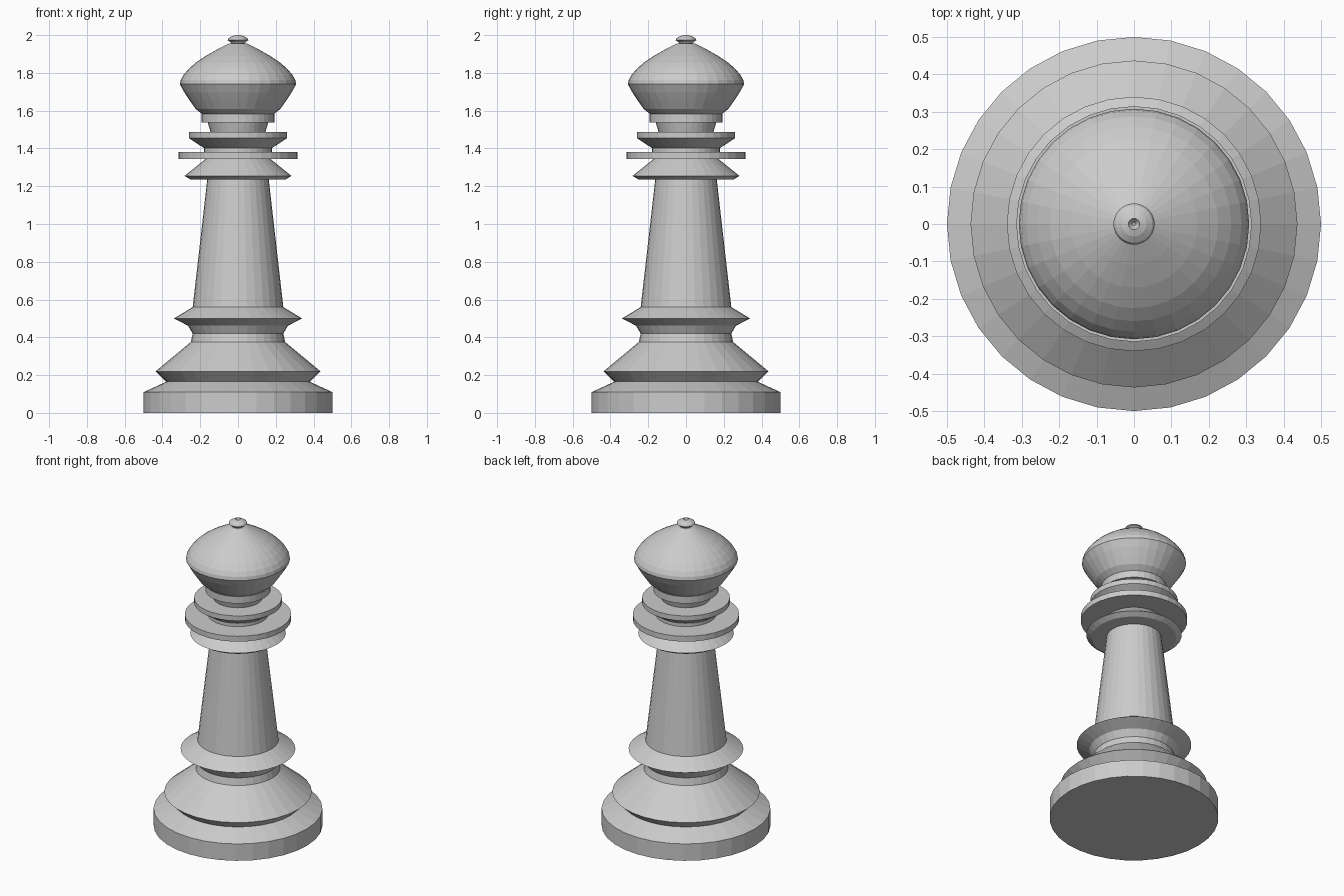
import bpy
import bmesh
from math import cos, sin, tau

SIDES = 32

cube = bpy.data.objects.get("Cube")
if cube:
    bpy.data.objects.remove(cube, do_unlink=True)

grey = bpy.data.materials.new("plain grey")
grey.use_nodes = True
colour = (0.6, 0.6, 0.6, 1)
grey.diffuse_color = colour
grey.node_tree.nodes["Principled BSDF"].inputs["Base Color"].default_value = colour


def lathe(name, profile):
    """Turn a bottom-to-top list of (radius, height) into a closed solid."""
    bm = bmesh.new()
    rings = []
    for r, z in profile:
        rings.append([bm.verts.new((r * cos(tau * i / SIDES), r * sin(tau * i / SIDES), z))
                      for i in range(SIDES)])
    for low, high in zip(rings, rings[1:]):
        for i in range(SIDES):
            j = (i + 1) % SIDES
            bm.faces.new((low[i], low[j], high[j], high[i]))
    bm.faces.new(rings[0][::-1])
    bm.faces.new(rings[-1])
    mesh = bpy.data.meshes.new(name)
    bm.to_mesh(mesh)
    bm.free()
    mesh.materials.append(grey)
    obj = bpy.data.objects.new(name, mesh)
    bpy.context.collection.objects.link(obj)
    return obj


# Foot: plinth, undercut and sloping skirt
lathe("base", [(0.5, 0), (0.5, 0.11), (0.38, 0.165), (0.437, 0.22),
               (0.25, 0.375), (0.24, 0.42)])

# Flared ring under the shaft
lathe("lower_ring", [(0.24, 0.42), (0.265, 0.462), (0.34, 0.5), (0.24, 0.56)])

# Tapered column
lathe("shaft", [(0.24, 0.56), (0.163, 1.235)])

# Stacked collars
lathe("lower_collar", [(0.25, 1.235), (0.283, 1.255), (0.17, 1.345)])
lathe("collar_disc", [(0.315, 1.345), (0.315, 1.38)])
lathe("upper_collar", [(0.18, 1.38), (0.18, 1.402), (0.26, 1.455), (0.26, 1.487)])

# Neck and the band beneath the head
lathe("neck", [(0.145, 1.487), (0.16, 1.537)])
lathe("neck_band", [(0.193, 1.537), (0.193, 1.582)])

# Rounded head
lathe("head", [(0.19, 1.582), (0.225, 1.61), (0.253, 1.65), (0.283, 1.695), (0.308, 1.74),
               (0.304, 1.762), (0.288, 1.79), (0.26, 1.822), (0.225, 1.853),
               (0.17, 1.89), (0.11, 1.924), (0.05, 1.955)])

# Button on top, with a small dimple
lathe("finial", [(0.035, 1.955), (0.04, 1.963), (0.055, 1.973), (0.05, 1.983),
                 (0.033, 1.994), (0.015, 2.0), (0.004, 1.985)])
